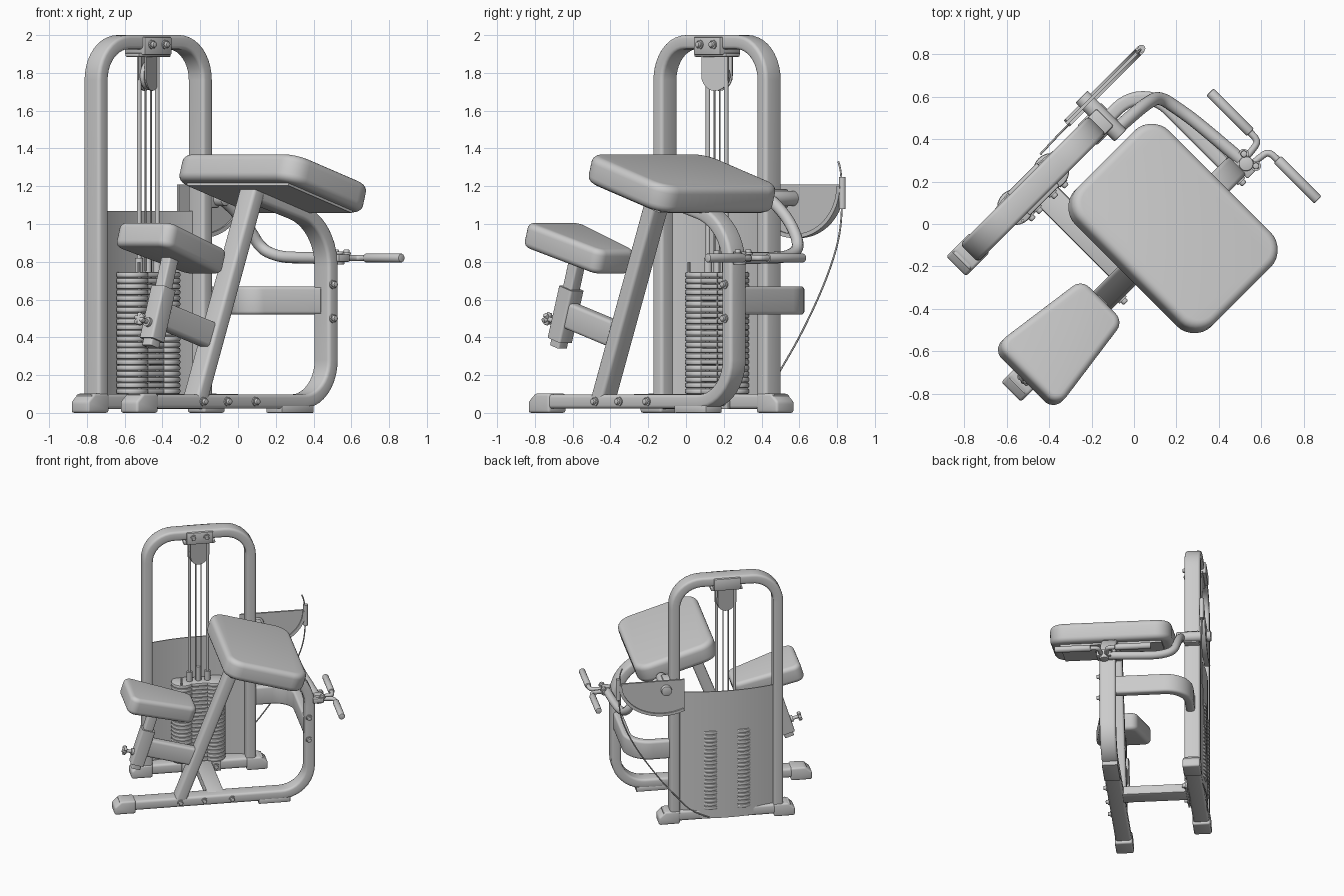
import bpy, bmesh
from math import radians, pi, cos, sin, tan
from mathutils import Vector, Matrix

if "Cube" in bpy.data.objects:
    bpy.data.objects.remove(bpy.data.objects["Cube"])

# Everything is modelled in a straight frame (X along the machine), then turned 45 degrees at the end.
YB, YS = -0.15, 0.4525        # centre planes of bench frame and stack frame


def add(name, bm, bevel=0, seg=3, loc=(0, 0, 0), tilt=0):
    bmesh.ops.recalc_face_normals(bm, faces=bm.faces)
    me = bpy.data.meshes.new(name)
    bm.to_mesh(me)
    bm.free()
    o = bpy.data.objects.new(name, me)
    bpy.context.collection.objects.link(o)
    o.location, o.rotation_euler = loc, (0, tilt, 0)
    if bevel:
        m = o.modifiers.new("bevel", 'BEVEL')
        m.width, m.segments, m.limit_method, m.angle_limit = bevel, seg, 'ANGLE', radians(40)
    return o


def fillet(pts, r, n=10):
    """Round the inner corners of an open polyline."""
    pts = [Vector(p) for p in pts]
    out = [pts[0]]
    for a, b, c in zip(pts, pts[1:], pts[2:]):
        d1, d2 = (a - b).normalized(), (c - b).normalized()
        half = d1.angle(d2) / 2
        t = r / tan(half)
        ctr = b + (d1 + d2).normalized() * r / sin(half)
        s, e = b + d1 * t - ctr, b + d2 * t - ctr
        ang = s.angle(e)
        for i in range(n + 1):
            f = i / n
            out.append(ctr + (s * sin((1 - f) * ang) + e * sin(f * ang)) / sin(ang))
    return out + [pts[-1]]


def sweep(name, pts, binormal, a, b, r=0.018):
    """Rounded box tube: a is thickness in the bend plane, b across it."""
    pts, bn = [Vector(p) for p in pts], Vector(binormal)
    prof = []
    for k, (sx, sy) in enumerate(((1, 1), (-1, 1), (-1, -1), (1, -1))):
        for i in range(4):
            t = (k + i / 3) * pi / 2
            prof.append((sx * (a / 2 - r) + r * cos(t), sy * (b / 2 - r) + r * sin(t)))
    bm, rings = bmesh.new(), []
    for i, p in enumerate(pts):
        t = (pts[min(i + 1, len(pts) - 1)] - pts[max(i - 1, 0)]).normalized()
        nrm = t.cross(bn)
        rings.append([bm.verts.new(p + nrm * x + bn * y) for x, y in prof])
    m = len(prof)
    for q, s in zip(rings, rings[1:]):
        for i in range(m):
            bm.faces.new((q[i], q[(i + 1) % m], s[(i + 1) % m], s[i]))
    bm.faces.new(rings[0])
    bm.faces.new(rings[-1])
    return add(name, bm)


def prism(name, pts, lo, hi, plane='xz', **kw):
    """Extrude a 2D outline along Y (plane xz) or Z (plane xy)."""
    bm = bmesh.new()
    f = lambda p, h: (p[0], h, p[1]) if plane == 'xz' else (p[0], p[1], h)
    A, B = ([bm.verts.new(f(p, h)) for p in pts] for h in (lo, hi))
    bm.faces.new(A)
    bm.faces.new(B)
    for i in range(len(A)):
        j = (i + 1) % len(A)
        bm.faces.new((A[i], A[j], B[j], B[i]))
    return add(name, bm, **kw)


def box(name, x, y, z, bevel=0.006):
    return prism(name, [(x[0], z[0]), (x[1], z[0]), (x[1], z[1]), (x[0], z[1])], *y, bevel=bevel, seg=2)


def cyl(name, p, q, r, n=20, bevel=0):
    p, q = Vector(p), Vector(q)
    bm = bmesh.new()
    M = Matrix.Translation((p + q) / 2) @ (q - p).to_track_quat('Z', 'Y').to_matrix().to_4x4()
    bmesh.ops.create_cone(bm, cap_ends=True, segments=n, radius1=r, radius2=r, depth=(q - p).length, matrix=M)
    return add(name, bm, bevel, 2)


def pipe(name, pts, r):
    cu = bpy.data.curves.new(name, 'CURVE')
    cu.dimensions, cu.bevel_depth, cu.bevel_resolution, cu.use_fill_caps = '3D', r, 4, True
    sp = cu.splines.new('NURBS')
    sp.points.add(len(pts) - 1)
    for q, p in zip(sp.points, pts):
        q.co = (*p, 1)
    sp.use_endpoint_u, sp.order_u, sp.resolution_u = True, 3, 6
    bpy.context.collection.objects.link(bpy.data.objects.new(name, cu))


def bolt(p, d):
    p, d = Vector(p), Vector(d)
    cyl("bolt_washer", p, p + d * 0.01, 0.024)
    cyl("bolt_head", p, p + d * 0.028, 0.016, 12, 0.006)


def cushion(name, corners, r, t, loc, tilt, bevel):
    mid = (Vector(corners[0]) + Vector(corners[-1])) / 2
    outline = fillet([mid, *corners, mid], r, 7)[:-1]
    prism(name, outline, -t / 2, t / 2, 'xy', bevel=bevel, seg=5, loc=loc, tilt=tilt)


def foot_cap(name, x, s, y):
    prism(name, [(x, 0), (x, 0.06), (x + s * 0.05, 0.103), (x + s * 0.16, 0.103), (x + s * 0.16, 0)],
          y - 0.066, y + 0.066, bevel=0.014)


# weight stack frame
arch = fillet([(x, YS, z) for x, z in ((-0.61, 0.06), (-0.61, 1.9625), (0.17, 1.9625), (0.17, 0.06))], 0.2)
sweep("stack_arch", arch, (0, 1, 0), 0.075, 0.12)
sweep("stack_foot", [(-0.7, YS, 0.06), (0.26, YS, 0.06)], (0, 1, 0), 0.08, 0.12)
foot_cap("stack_foot_cap", -0.735, 1, YS)
foot_cap("stack_foot_cap", 0.295, -1, YS)

# bench frame
loop = [(x, YB, z) for x, z in ((-0.93, 0.06), (0.51, 0.06), (0.51, 1.0), (-0.02, 1.15))]
sweep("bench_loop", fillet(loop[:3], 0.22)[:-1] + fillet(loop[1:], 0.3)[1:], (0, 1, 0), 0.075, 0.12)
foot_cap("bench_foot_cap", -0.97, 1, YB)
box("bench_foot_pad", (0.12, 0.36), (YB - 0.06, YB + 0.06), (0, 0.04))
sweep("bench_post", [(-0.47, YB, 0.07), (-0.04, YB, 1.18)], (0, 1, 0), 0.085, 0.12)
box("base_crossbar", (-0.26, -0.13), (YB, YS), (0.025, 0.1), 0.012)
box("crossbar_plate", (-0.36, -0.06), (0.376, 0.392), (0.02, 0.1))
strut = [(0.19, 0.44, 0.595), (0.50, 0.44, 0.595), (0.50, YB, 0.595)]
sweep("frame_strut", fillet(strut, 0.17), (0, 0, 1), 0.065, 0.15)
for x, z in ((-0.29, 0.06), (-0.08, 0.06), (0.5, 0.68), (0.5, 0.5), (-0.47, 0.06)):
    bolt((x, YB - 0.058, z), (0, -1, 0))
for x in (-0.32, -0.25, -0.17, -0.1):
    bolt((x, 0.378, 0.06), (0, -1, 0))

# arm pad
cushion("arm_pad", [(-0.315, -0.455), (0.315, -0.455), (0.315, 0.455), (-0.315, 0.455)], 0.12, 0.15,
        (0.115, -0.145, 1.215), radians(17), 0.04)
prism("arm_pad_board", [(-0.25, -0.38), (0.25, -0.38), (0.25, 0.38), (-0.25, 0.38)], -0.088, -0.06, 'xy',
      loc=(0.115, -0.145, 1.215), tilt=radians(17))

# seat with adjustable post
cushion("seat", [(-0.265, -0.21), (0.265, -0.14), (0.265, 0.14), (-0.265, 0.21)], 0.06, 0.135,
        (-0.625, YB, 0.872), radians(17), 0.032)
sweep("seat_post", [(-0.805, YB, 0.35), (-0.655, YB, 0.83)], (0, 1, 0), 0.07, 0.07, 0.01)
sweep("seat_sleeve", [(-0.795, YB, 0.385), (-0.708, YB, 0.66)], (0, 1, 0), 0.1, 0.1, 0.012)
sweep("seat_arm", [(-0.75, YB, 0.525), (-0.36, YB, 0.41)], (0, 1, 0), 0.14, 0.08)
cyl("knob_stem", (-0.77, YB, 0.465), (-0.89, YB, 0.5), 0.013)
cyl("knob_collar", (-0.80, YB, 0.474), (-0.835, YB, 0.484), 0.025)
for k in range(3):
    v = Vector((0.1, 1, 0.3)).normalized()
    v.rotate(Matrix.Rotation(k * pi / 3, 3, Vector((-0.96, 0, 0.28))))
    c = Vector((-0.885, YB, 0.498))
    cyl("knob_lobe", c - v * 0.034, c + v * 0.034, 0.014, 12, 0.005)

# weight plates: two round lobes joined by a web
bm = bmesh.new()
for i in range(21):
    z = 0.115 + i * 0.0308
    for x in (-0.34, -0.10):
        bmesh.ops.create_cone(bm, cap_ends=True, segments=24, radius1=0.085, radius2=0.085, depth=0.029,
                              matrix=Matrix.Translation((x, YS, z)))
    bmesh.ops.create_cube(bm, size=1, matrix=Matrix.Translation((-0.22, YS, z)) @ Matrix.Diagonal((0.2, 0.12, 0.028, 1)))
add("weight_stack", bm, 0.009, 2)

# guide rods, cable and stack top fittings
for s in (-1, 1):
    cyl("guide_rod", (-0.22 + s * 0.068, YS, 0.08), (-0.22 + s * 0.068, YS, 1.93), 0.012)
    cyl("rod_bushing", (-0.22 + s * 0.068, YS, 0.74), (-0.22 + s * 0.068, YS, 0.82), 0.022)
    cyl("stack_cable", (-0.22 + s * 0.02, YS, 0.75 if s < 0 else 0.4), (-0.22 + s * 0.02, YS, 1.78), 0.005, 8)
cyl("cable_anchor", (-0.22, YS, 0.74), (-0.22, YS, 0.86), 0.018)
cyl("selector_pin", (-0.36, YS - 0.07, 0.74), (-0.36, YS - 0.07, 0.8), 0.008, 10)
box("top_plate", (-0.32, -0.12), (0.376, 0.528), (1.895, 1.99))
box("rod_flange", (-0.34, -0.10), (0.40, 0.505), (1.885, 1.905))
for x in (-0.27, -0.17):
    bolt((x, 0.377, 1.95), (0, -1, 0))

# top pulley in its bracket
d = Vector((0.95, 0.32, 0))
nr = Vector((-0.32, 0.95, 0))
c = Vector((-0.22, YS, 1.785))
cyl("pulley", c - nr * 0.012, c + nr * 0.012, 0.075, 28, 0.004)
for s in (-1, 1):
    q = c + nr * 0.022 * s
    half = [(0.08 * cos(pi + i * pi / 12), 0.08 * sin(pi + i * pi / 12)) for i in range(13)]
    o = prism("pulley_bracket", half + [(0.08, 0.11), (-0.08, 0.11)], -0.004, 0.004)
    o.location, o.rotation_euler = q, (0, 0, 0.325)

# curved back shroud
arc = [(-0.22 + 0.36 * t, 0.528 - 0.05 * t * t) for t in [i / 10 - 1 for i in range(21)]]
prism("back_shroud", arc + [(x, y - 0.008) for x, y in reversed(arc)], 0.03, 1.07, 'xy')

# lever pivot and cam sector
cyl("pivot_bearing", (0.25, 0.34, 1.135), (0.25, 0.60, 1.135), 0.04, 24, 0.006)
box("pivot_mount", (0.15, 0.26), (0.395, 0.51), (1.085, 1.185), 0.01)
rim = [(0.27 + 0.34 * cos(t), 1.2 + 0.275 * sin(t)) for t in [-i * radians(118) / 16 for i in range(17)]]
prism("cam_plate", rim + [(0.11, 1.05), (0.11, 1.208), (0.61, 1.208)], 0.552, 0.568)
inner = [(0.27 + (x - 0.27) * 0.93, 1.2 + (z - 1.2) * 0.92) for x, z in reversed(rim)]
prism("cam_rim", rim + inner, 0.54, 0.58)
cyl("cam_end_rod", (0.61, 0.56, 1.08), (0.61, 0.56, 1.25), 0.018)
pipe("loose_cable", [(0.58, 0.56, 1.33), (0.605, 0.56, 1.29), (0.61, 0.56, 1.05), (0.58, 0.555, 0.88), (0.47, 0.55, 0.65),
                     (0.30, 0.55, 0.4), (0.185, 0.55, 0.26), (0.05, 0.55, 0.1), (-0.08, 0.545, 0.05)], 0.005)

# curl lever and handles
pipe("curl_lever", [(0.24, 0.375, 1.14), (0.34, 0.37, 1.08), (0.45, 0.36, 0.97), (0.51, 0.34, 0.87), (0.53, 0.24, 0.83),
                    (0.55, 0.12, 0.82), (0.57, -0.14, 0.82)], 0.031)
YH = -0.173
cyl("handle_hub", (0.575, YH, 0.785), (0.575, YH, 0.855), 0.035, 20, 0.006)
box("hub_clamp", (0.53, 0.61), (YH - 0.055, YH + 0.055), (0.80, 0.84))
for s in (-1, 1):
    bolt((0.6, YH + s * 0.04, 0.838), (0, 0, 1))
    pipe("handle_bar", [(0.58, YH + s * 0.02, 0.82), (0.66, YH + s * 0.025, 0.82), (0.692, YH + s * 0.04, 0.82),
                        (0.693, YH + s * 0.10, 0.82), (0.693, YH + s * 0.3, 0.82)], 0.016)
    cyl("hand_grip", (0.693, YH + s * 0.09, 0.82), (0.693, YH + s * 0.36, 0.82), 0.024, 20, 0.007)

# finish: real meshes, turned into place, smooth with sharp edges kept
bpy.context.view_layer.update()
turn = Matrix.Rotation(radians(45), 4, 'Z')
for o in bpy.context.scene.objects:
    o.matrix_world = turn @ o.matrix_world
    o.select_set(True)
    bpy.context.view_layer.objects.active = o
bpy.ops.object.convert(target='MESH')
bpy.ops.object.shade_smooth_by_angle(angle=radians(35))
